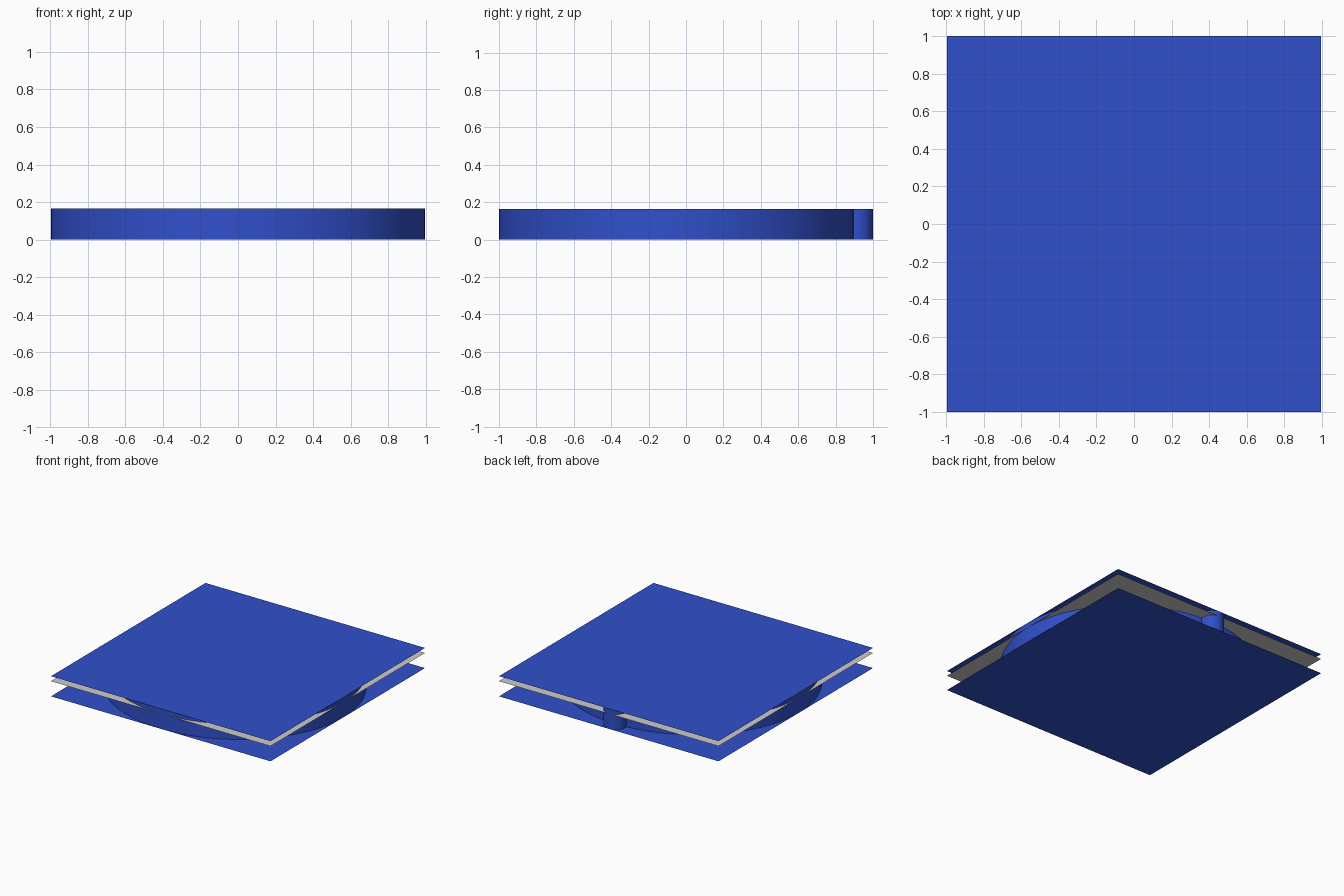
import bpy
from math import radians

if "Cube" in bpy.data.objects:
    bpy.data.objects.remove(bpy.data.objects["Cube"])

W, D, H = 0.995, 1.0, 0.165   # half width, half depth, height

blue = bpy.data.materials.new("blue")
blue.diffuse_color = (0.03, 0.08, 0.6, 1)
blue.use_nodes = True
blue.node_tree.nodes["Principled BSDF"].inputs["Base Color"].default_value = blue.diffuse_color


def sheet(name, z, mat=None):
    bpy.ops.mesh.primitive_plane_add(size=2, location=(0, 0, z))
    o = bpy.context.object
    o.name = name
    o.scale = (W, D, 1)
    bpy.ops.object.transform_apply(location=False, rotation=False, scale=True)
    if mat:
        o.data.materials.append(mat)
    return o


def wall(name, rx, ry, cy, sides):
    # open upright tube between the bottom and top sheets
    bpy.ops.mesh.primitive_cylinder_add(vertices=sides, radius=1, depth=H,
                                        end_fill_type='NOTHING',
                                        location=(0, cy, H / 2))
    o = bpy.context.object
    o.name = name
    o.scale = (rx, ry, 1)
    bpy.ops.object.transform_apply(location=False, rotation=False, scale=True)
    o.data.materials.append(blue)
    bpy.ops.object.shade_smooth_by_angle(angle=radians(40))
    return o


# flat square sheets: bottom, grey middle, top
sheet("bottom_sheet", 0, blue)
sheet("middle_sheet", 0.124)
sheet("top_sheet", H, blue)

# round body wall and the small knob at the back
wall("body_wall", W, 0.95, -0.05, 96)
wall("back_knob", 0.09, 0.09, 0.91, 32)
